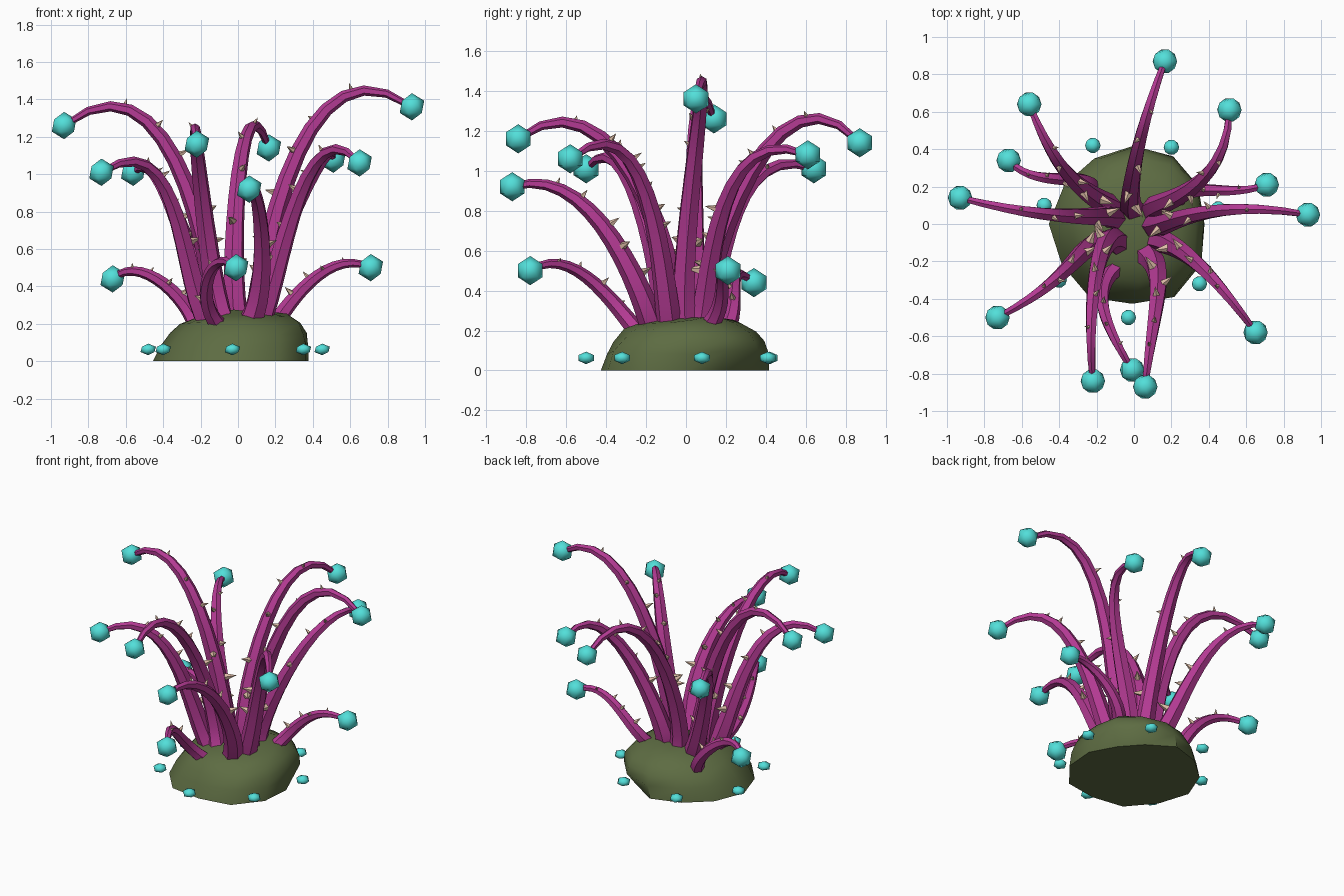
import bpy, bmesh, math, random
from mathutils import Vector, Matrix

random.seed(4)
if "Cube" in bpy.data.objects:
    bpy.data.objects.remove(bpy.data.objects["Cube"], do_unlink=True)


def material(name, rgb):
    mat = bpy.data.materials.new(name)
    mat.use_nodes = True
    mat.diffuse_color = (*rgb, 1)
    mat.node_tree.nodes["Principled BSDF"].inputs["Base Color"].default_value = (*rgb, 1)
    return mat


magenta = material("magenta", (0.45, 0.042, 0.29))
teal = material("teal", (0.085, 0.74, 0.7))
moss = material("moss_green", (0.11, 0.15, 0.055))
beige = material("beige", (0.72, 0.5, 0.38))


def finish(bm, name, mat, sharp=32):
    bmesh.ops.recalc_face_normals(bm, faces=bm.faces)
    mesh = bpy.data.meshes.new(name)
    bm.to_mesh(mesh)
    bm.free()
    mesh.materials.append(mat)
    for poly in mesh.polygons:
        poly.use_smooth = True
    mesh.set_sharp_from_angle(angle=math.radians(sharp))
    obj = bpy.data.objects.new(name, mesh)
    bpy.context.collection.objects.link(obj)


def loft(bm, rings):
    """Skin a list of point rings and cap both ends."""
    loops = [[bm.verts.new(p) for p in ring] for ring in rings]
    for a, b in zip(loops, loops[1:]):
        for i in range(len(a)):
            j = (i + 1) % len(a)
            bm.faces.new((a[i], a[j], b[j], b[i]))
    bm.faces.new(loops[0][::-1])
    bm.faces.new(loops[-1])


def ball(name, centre, radius, squash=1):
    bm = bmesh.new()
    bmesh.ops.create_icosphere(
        bm, subdivisions=1, radius=radius,
        matrix=Matrix.Translation(centre) @ Matrix.Diagonal((1, 1, squash, 1)))
    finish(bm, name, teal, 80)


def path_through(points):
    """Smooth cubic that passes through the points, spaced by chord length."""
    pts = [Vector(p) for p in points]
    knots = [0]
    for a, b in zip(pts, pts[1:]):
        knots.append(knots[-1] + (b - a).length)

    def at(t):
        t *= knots[-1]
        total = Vector()
        for i, p in enumerate(pts):
            w = 1
            for j, k in enumerate(knots):
                if j != i:
                    w *= (t - k) / (knots[i] - k)
            total += p * w
        return total
    return at


def frame(path, t, side):
    tangent = (path(t + 0.01) - path(t - 0.01)).normalized()
    up = side.cross(tangent).normalized()
    return up, tangent.cross(up)


def tentacle(name, points, thick, thorns):
    path = path_through(points)
    out = Vector(points[-1]) - Vector(points[0])
    side = Vector((out.y, -out.x, 0)).normalized()
    steps, sides = 13, 6
    radius = lambda t: thick * (1 - t) ** 0.8 + 0.016

    # tapering stalk
    rings = []
    for s in range(steps + 1):
        t = s / steps
        up, across = frame(path, t, side)
        rings.append([path(t) + radius(t) * (up * math.cos(a) + across * math.sin(a))
                      for a in (math.tau * k / sides for k in range(sides))])
    bm = bmesh.new()
    loft(bm, rings)
    finish(bm, name, magenta)

    # thorns alternate along the inner side, shrinking towards the tip
    bm = bmesh.new()
    for k in range(thorns):
        t = 0.28 + 0.5 * (k + random.uniform(-0.2, 0.2)) / (thorns - 1)
        up, across = frame(path, t, side)
        a = random.uniform(0.1, 0.9) * (-1) ** k
        direction = (up * math.cos(a) + across * math.sin(a)).normalized()
        length = 0.015 + 1.75 * thick * (1 - t)
        spot = path(t) + direction * (radius(t) * 0.8 + length / 2)
        turn = direction.to_track_quat('Z', 'Y').to_matrix().to_4x4()
        bmesh.ops.create_cone(bm, cap_ends=True, segments=5, radius1=length * 0.33,
                              radius2=0, depth=length,
                              matrix=Matrix.Translation(spot) @ turn)
    finish(bm, name + "_thorns", beige)
    ball(name + "_tip", points[-1], 0.073)


# rock base: irregular outline, stepped in and leaning slightly towards +x and +y
outline = [.39, .41, .42, .42, .41, .42, .44, .43, .45, .43, .45, .43]
levels = [(0, 1), (.09, .95), (.15, .88), (.2, .78), (.245, .57), (.268, .3)]
rings = []
for z, scale in levels:
    ring = []
    for i, r in enumerate(outline):
        a = math.tau * i / len(outline)
        r *= scale * random.uniform(0.985, 1.015)
        if z == 0 and i in (1, 2):
            r *= 0.84
        lift = random.uniform(-0.01, 0.01) if z else 0
        ring.append(Vector((r * math.cos(a) - 0.01 + 0.2 * z,
                            r * math.sin(a) + 0.14 * z, z + lift)))
    rings.append(ring)
bm = bmesh.new()
loft(bm, rings)
finish(bm, "rock_base", moss, 45)

# tall stalks: root, shoulder, crown, tip
tall = [
    [(0, .09, .2), (0, .3, .95), (.08, .62, 1.26), (.165, .87, 1.14)],
    [(.1, .07, .2), (.32, .2, .85), (.475, .41, 1.1), (.51, .61, 1.08)],
    [(.1, 0, .2), (.25, .03, .94), (.63, .08, 1.44), (.93, .05, 1.36)],
    [(.11, -.08, .2), (.29, -.17, .78), (.48, -.36, 1.12), (.65, -.58, 1.06)],
    [(.06, -.16, .2), (.12, -.43, .74), (.08, -.7, .93), (.06, -.87, .92)],
    [(-.08, -.11, .2), (-.2, -.25, .95), (-.23, -.58, 1.24), (-.22, -.84, 1.16)],
    [(-.15, -.09, .2), (-.32, -.2, .74), (-.5, -.36, 1.05), (-.73, -.5, 1.01)],
    [(-.1, .03, .2), (-.25, .04, .87), (-.6, .07, 1.35), (-.93, .14, 1.26)],
    [(-.1, .08, .2), (-.31, .22, .72), (-.47, .44, 1.02), (-.56, .64, 1.01)],
]
for n, points in enumerate(tall, 1):
    tentacle(f"tall_tentacle_{n}", points, 0.051, 5)

# short stalks
short = [
    [(.2, .09, .2), (.36, .18, .4), (.56, .18, .52), (.71, .21, .5)],
    [(-.1, -.24, .19), (-.17, -.4, .38), (-.1, -.62, .53), (-.01, -.78, .5)],
    [(-.23, .2, .2), (-.38, .24, .4), (-.54, .26, .48), (-.67, .34, .44)],
]
for n, points in enumerate(short, 1):
    tentacle(f"short_tentacle_{n}", points, 0.03, 4)

# flattened beads around the rock
beads = [(-.48, .1), (-.22, .42), (.2, .41), (.45, .08), (.35, -.32), (-.03, -.5), (-.4, -.3)]
for n, (x, y) in enumerate(beads, 1):
    ball(f"bead_{n}", (x, y, 0.063), 0.046, 0.68)
